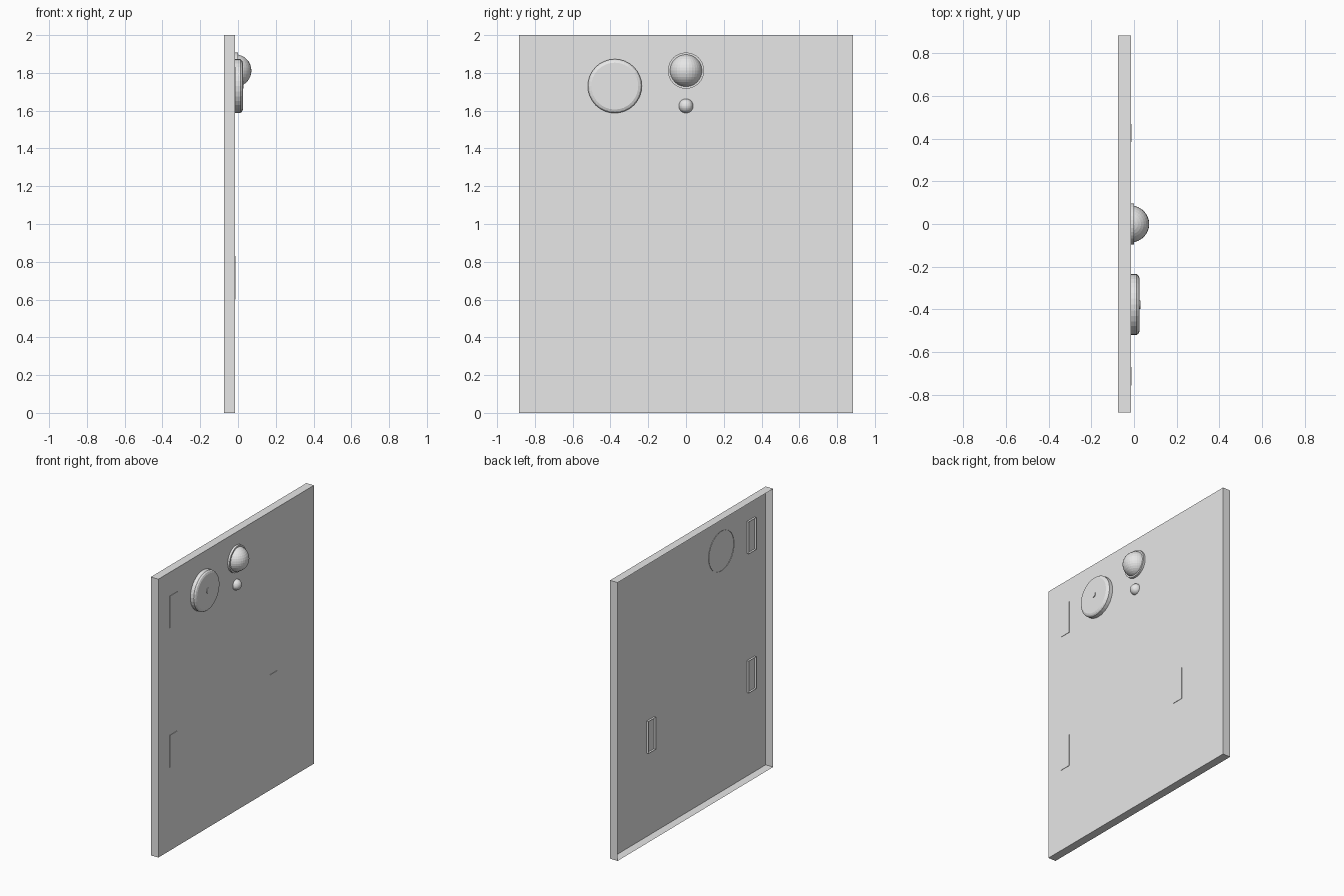
import bpy, bmesh
from math import cos, sin, tau
from mathutils import Matrix

cube = bpy.data.objects.get("Cube")
if cube:
    bpy.data.objects.remove(cube, do_unlink=True)

grey = bpy.data.materials.new("light grey")
grey.use_nodes = True
grey.diffuse_color = (0.8, 0.8, 0.8, 1)
grey.node_tree.nodes["Principled BSDF"].inputs["Base Color"].default_value = grey.diffuse_color

FACE = -0.015  # x of the panel's outer face


def finish(bm, name):
    mesh = bpy.data.meshes.new(name)
    bm.to_mesh(mesh)
    bm.free()
    mesh.materials.append(grey)
    obj = bpy.data.objects.new(name, mesh)
    bpy.context.collection.objects.link(obj)
    return obj


def open_tray(name, x, y, z):
    """Thin-walled box between the given ranges, open towards -x."""
    bm = bmesh.new()
    size = [b - a for a, b in (x, y, z)]
    mid = [(a + b) / 2 for a, b in (x, y, z)]
    bmesh.ops.create_cube(bm, size=1, matrix=Matrix.Translation(mid) @ Matrix.Diagonal((*size, 1)))
    bm.normal_update()
    back = [f for f in bm.faces if f.normal.x < -0.5]
    bmesh.ops.delete(bm, geom=back, context='FACES')
    return finish(bm, name)


def lathe(name, profile, y, z, sides=32, cap=True):
    """Turn (x, radius) points about an axis along x."""
    bm = bmesh.new()
    rings = [[bm.verts.new((x, y + r * cos(tau * i / sides), z + r * sin(tau * i / sides)))
              for i in range(sides)] for x, r in profile]
    for a, b in zip(rings, rings[1:]):
        for i in range(sides):
            j = (i + 1) % sides
            bm.faces.new((a[i], a[j], b[j], b[i]))
    if cap:
        bm.faces.new(rings[-1])
    return finish(bm, name)


def dome(name, radius, y, z):
    """Half sphere sitting on the panel face."""
    bm = bmesh.new()
    bmesh.ops.create_uvsphere(bm, u_segments=32, v_segments=16, radius=radius,
                              matrix=Matrix.Translation((FACE, y, z)))
    bmesh.ops.bisect_plane(bm, geom=bm.verts[:] + bm.edges[:] + bm.faces[:], dist=1e-5,
                           plane_co=(FACE, 0, 0), plane_no=(1, 0, 0), clear_inner=True)
    return finish(bm, name)


# Hollow-backed panel
open_tray("panel", (-0.075, FACE), (-0.883, 0.883), (0, 2))

# Shallow rectangular plates set through the panel
for name, y, z in (("upper_slot", -0.755, 1.6), ("lower_slot", -0.755, 0.6), ("side_slot", 0.383, 0.6)):
    open_tray(name, (-0.03, -0.012), (y, y + 0.085), (z, z + 0.23))

# Round disc with a bevelled rim and a small centre button
lathe("disc", [(-0.018, 0.143), (0.012, 0.143), (0.021, 0.136), (0.026, 0.124)], -0.377, 1.73)
lathe("disc_button", [(0.02, 0.02), (0.03, 0.02)], -0.377, 1.737, 16)

# Large dome in its collar, small dome below
lathe("dome_collar", [(FACE, 0.096), (0.0, 0.096), (0.0, 0.084)], 0, 1.812, cap=False)
dome("large_dome", 0.086, 0, 1.812)
dome("small_dome", 0.038, 0, 1.625)
